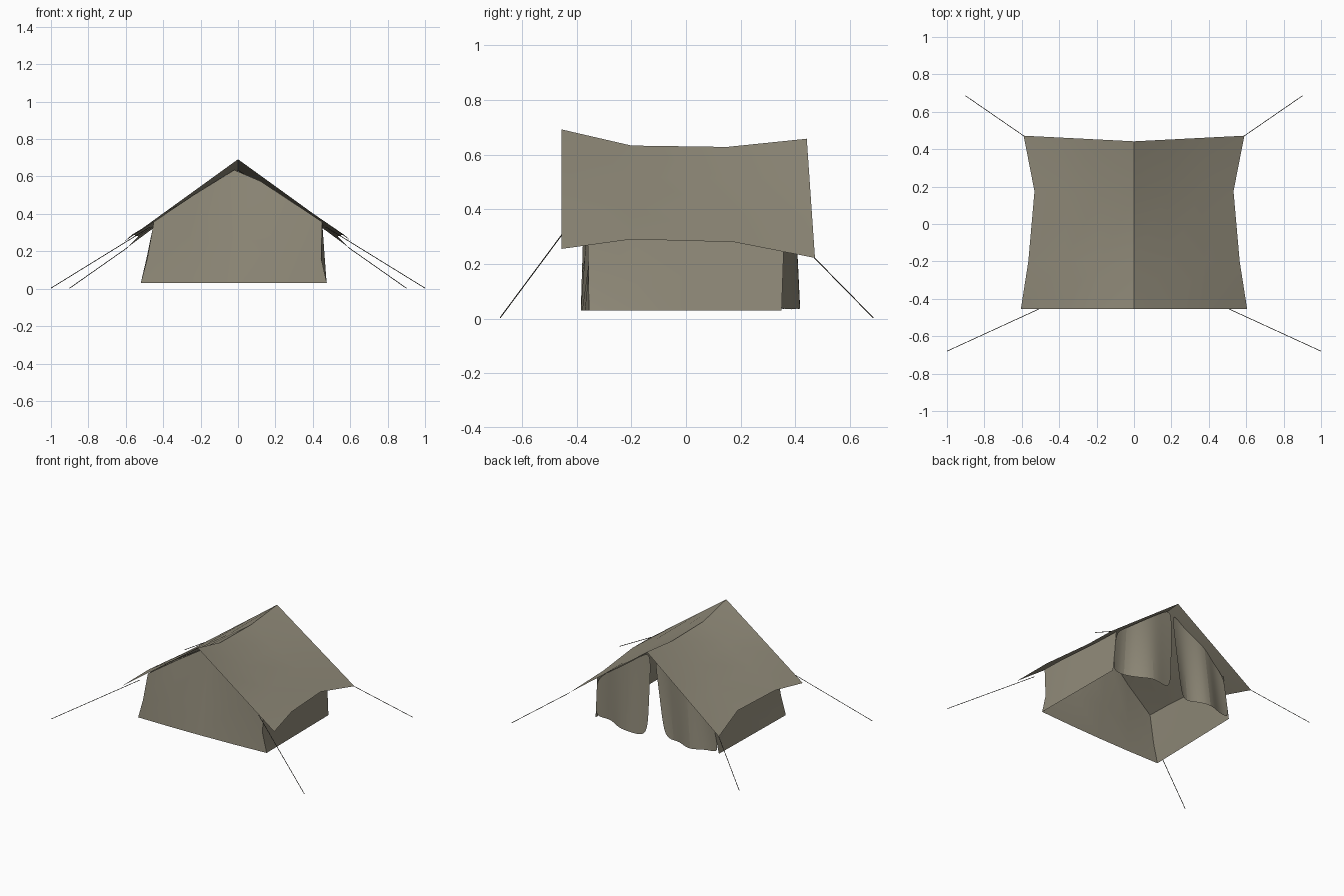
import bpy
import math
from mathutils import Vector

cube = bpy.data.objects.get("Cube")
if cube:
    bpy.data.objects.remove(cube, do_unlink=True)


def material(name, colour):
    mat = bpy.data.materials.new(name)
    mat.use_nodes = True
    mat.diffuse_color = colour
    bsdf = mat.node_tree.nodes["Principled BSDF"]
    bsdf.inputs["Base Color"].default_value = colour
    bsdf.inputs["Roughness"].default_value = 0.9
    return mat


canvas = material("khaki canvas", (0.285, 0.26, 0.195, 1))
cord = material("dark cord", (0.06, 0.055, 0.045, 1))


def loft(name, rows, flip=False):
    """Smooth sheet of quads through rows of equal length."""
    n = len(rows[0])
    verts = [p for row in rows for p in row]
    faces = []
    for r in range(len(rows) - 1):
        for c in range(n - 1):
            a = r * n + c
            quad = (a, a + 1, a + n + 1, a + n)
            faces.append(quad[::-1] if flip else quad)
    mesh = bpy.data.meshes.new(name)
    mesh.from_pydata(verts, [], faces)
    mesh.materials.append(canvas)
    obj = bpy.data.objects.new(name, mesh)
    bpy.context.collection.objects.link(obj)
    bpy.ops.object.select_all(action='DESELECT')
    obj.select_set(True)
    bpy.context.view_layer.objects.active = obj
    bpy.ops.object.shade_smooth_by_angle(angle=math.radians(30))
    return obj


# Roof stations: ridge y, ridge z, eave y, eave x, eave z
STATIONS = [
    (-0.455, 0.692, -0.455, 0.605, 0.255),
    (-0.20, 0.633, -0.20, 0.565, 0.290),
    (0.15, 0.628, 0.175, 0.532, 0.280),
    (0.442, 0.658, 0.472, 0.590, 0.222),
]


def roof_z(x, y):
    """Height of the roof sheet above a ground point."""
    for a, b in zip(STATIONS, STATIONS[1:]):
        if y <= b[0] or b is STATIONS[-1]:
            t = (y - a[0]) / (b[0] - a[0])
            ridge, ex, ez = [a[i] + (b[i] - a[i]) * t for i in (1, 3, 4)]
            return ridge + (ez - ridge) * abs(x) / ex


# Roof slopes
for side, label in ((1, "left"), (-1, "right")):
    rows = []
    for ry, rz, ey, ex, ez in STATIONS:
        ridge, eave = Vector((0, ry, rz)), Vector((side * ex, ey, ez))
        rows.append([ridge.lerp(eave, i / 3) for i in range(4)])
    loft(label + "_roof", rows, flip=side < 0)


def under_roof(x, y):
    return Vector((x, y, roof_z(x, y) - 0.006))


# Closed front gable
BASE = 0.03
front_base = [(-0.52, -0.385), (-0.27, -0.385), (-0.03, -0.38),
              (0.22, -0.37), (0.475, -0.355)]
front_top = [(-0.45, -0.375), (-0.24, -0.35), (-0.02, -0.29),
             (0.12, -0.32), (0.45, -0.36)]
bottom = [Vector((x, y, BASE)) for x, y in front_base]
top = [under_roof(x, y) for x, y in front_top]
middle = [b.lerp(t, 0.4) for b, t in zip(bottom, top)]
middle[0].x, middle[-1].x = -0.485, 0.445
loft("front_wall", [bottom, middle, top])

# Side walls, pinched at their front edge
for side, label, base_front, base_back, front_edge in (
        (1, "left", front_base[-1], (0.47, 0.35), [bottom[-1], middle[-1], top[-1]]),
        (-1, "right", front_base[0], (-0.505, 0.35), [bottom[0], middle[0], top[0]])):
    columns = [front_edge]
    for i in range(1, 5):
        t = i / 4
        low = Vector((*base_front, BASE)).lerp(Vector((*base_back, BASE)), t)
        high = under_roof(side * 0.45, front_edge[2].y * (1 - t) + 0.36 * t)
        columns.append([low, low.lerp(high, 0.4), high])
    loft(label + "_wall", columns, flip=side > 0)

# Open back curtains with folds that fade towards the roof
curtains = {
    "left": [(0.47, 0.35), (0.37, 0.325), (0.27, 0.39),
             (0.185, 0.425), (0.10, 0.41), (0.025, 0.40)],
    "right": [(-0.505, 0.35), (-0.41, 0.355), (-0.31, 0.415),
              (-0.22, 0.37), (-0.15, 0.345), (-0.09, 0.37)],
}
for label, hem in curtains.items():
    sign = 1 if label == "left" else -1
    low = [Vector((x, y, BASE + 0.012 * (i % 2))) for i, (x, y) in enumerate(hem)]
    high = []
    for i, (x, y) in enumerate(hem):
        t = i / (len(hem) - 1)
        high.append(under_roof(sign * (0.45 - 0.445 * t), 0.37 + (y - 0.37) * 0.5))
    rows = [[a.lerp(b, k / 3) for a, b in zip(low, high)] for k in range(4)]
    curtain = loft(label + "_curtain", rows, flip=sign > 0)
    soft = curtain.modifiers.new("soft folds", 'SUBSURF')
    soft.levels = soft.render_levels = 2


# Guy ropes
def rope(name, start, end):
    a, b = Vector(start), Vector(end)
    bpy.ops.mesh.primitive_cylinder_add(
        vertices=6, radius=0.002, depth=(b - a).length, location=(a + b) / 2)
    obj = bpy.context.object
    obj.name = name
    obj.rotation_euler = (b - a).to_track_quat('Z', 'Y').to_euler()
    obj.data.materials.append(cord)


for side, label in ((1, "left"), (-1, "right")):
    rope("front_" + label + "_rope", (side * 0.47, -0.437, 0.33), (side, -0.68, 0.003))
    rope("back_" + label + "_rope", (side * 0.588, 0.47, 0.222), (side * 0.90, 0.685, 0.003))
